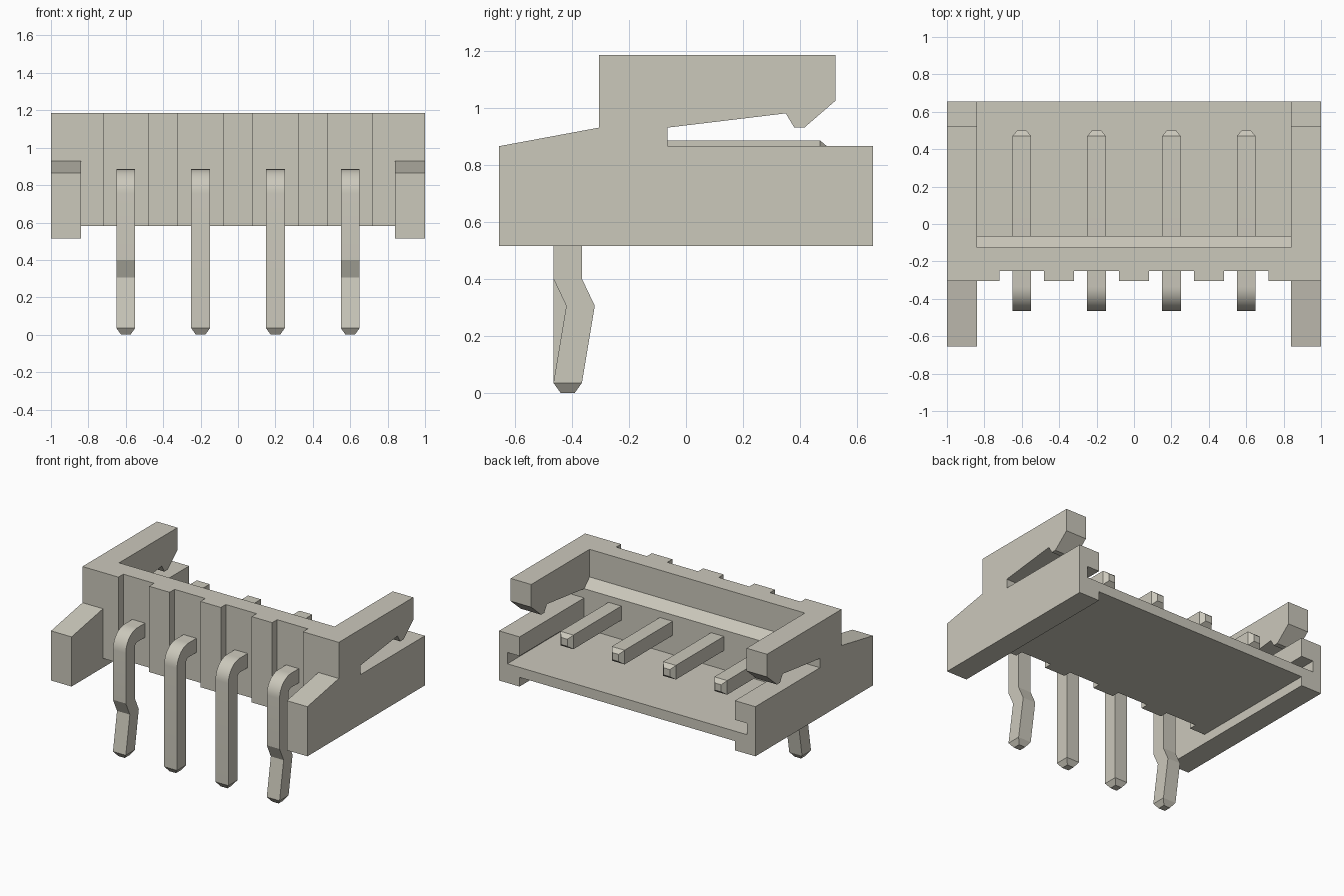
import bpy, bmesh, math
from mathutils import Vector

cube = bpy.data.objects.get("Cube")
if cube:
    bpy.data.objects.remove(cube, do_unlink=True)

ivory = bpy.data.materials.new("warm ivory")
ivory.use_nodes = True
COLOR = (0.60, 0.58, 0.50, 1.0)
ivory.diffuse_color = COLOR
bsdf = next(n for n in ivory.node_tree.nodes if n.type == 'BSDF_PRINCIPLED')
bsdf.inputs["Base Color"].default_value = COLOR
bsdf.inputs["Roughness"].default_value = 0.6

PIN_X = (-0.6, -0.2, 0.2, 0.6)
WALL_IN = 0.84          # inner face of the side walls
PIN_HALF = 0.05


def finish(bm, name):
    bmesh.ops.recalc_face_normals(bm, faces=bm.faces)
    mesh = bpy.data.meshes.new(name)
    bm.to_mesh(mesh)
    bm.free()
    mesh.materials.append(ivory)
    obj = bpy.data.objects.new(name, mesh)
    bpy.context.collection.objects.link(obj)
    return obj


def extrude(name, points, offset):
    """Fill a closed outline of 3D points and extrude it."""
    bm = bmesh.new()
    face = bm.faces.new([bm.verts.new(p) for p in points])
    new = bmesh.ops.extrude_face_region(bm, geom=[face])["geom"]
    bmesh.ops.translate(bm, vec=Vector(offset),
                        verts=[v for v in new if isinstance(v, bmesh.types.BMVert)])
    return finish(bm, name)


def extrude_x(name, profile, x0, x1):
    return extrude(name, [(x0, y, z) for y, z in profile], (x1 - x0, 0, 0))


def select(obj):
    bpy.ops.object.select_all(action='DESELECT')
    obj.select_set(True)
    bpy.context.view_layer.objects.active = obj


# Side walls: foot, slotted spring arm and hook in one outline
side_profile = [(-0.655, 0.515), (0.655, 0.515), (0.655, 0.865), (-0.065, 0.865),
                (-0.065, 0.93), (0.35, 0.98), (0.38, 0.93), (0.415, 0.93),
                (0.525, 1.025), (0.525, 1.185), (-0.305, 1.185), (-0.305, 0.93),
                (-0.655, 0.865)]
side = extrude_x("side_walls", side_profile, WALL_IN, 1.0)

# Guide groove along the inner face of each wall, open at the back
groove = extrude_x("groove_cutter",
                   [(-0.065, 0.65), (0.75, 0.65), (0.75, 0.73), (-0.065, 0.73)],
                   0.75, 0.935)
groove.hide_render = True
cut = side.modifiers.new("groove", 'BOOLEAN')
cut.operation = 'DIFFERENCE'
cut.solver = 'EXACT'
cut.object = groove
mirror = side.modifiers.new("mirror", 'MIRROR')
mirror.use_axis[0] = True
select(side)
for modifier in ("groove", "mirror"):
    bpy.ops.object.modifier_apply(modifier=modifier)
bpy.data.objects.remove(groove, do_unlink=True)

# Upright wall with a shallow recess in front of each pin
plan = [(-WALL_IN, -0.305)]
for x in PIN_X:
    plan += [(x - 0.12, -0.305), (x - 0.12, -0.25), (x + 0.12, -0.25), (x + 0.12, -0.305)]
plan += [(WALL_IN, -0.305), (WALL_IN, -0.125), (-WALL_IN, -0.125)]
extrude("pin_wall", [(x, y, 0.58) for x, y in plan], (0, 0, 0.605))

# Floor plate and sloped ledge behind the upright wall
extrude_x("floor_and_ledge",
          [(-0.125, 0.58), (0.655, 0.58), (0.655, 0.65), (-0.065, 0.65),
           (-0.065, 0.93), (-0.125, 0.99)], -WALL_IN, WALL_IN)


# Square bent pins, lofted from rings of (y, z, normal angle, half width)
def make_pin(name, x, kinked):
    rings = [(-0.415, 0.0, 0, 0.025), (-0.415, 0.035, 0, PIN_HALF)]
    if kinked:
        rings += [(-0.37, 0.305, 0, PIN_HALF), (-0.415, 0.40, 0, PIN_HALF)]
    steps = 10
    for i in range(steps + 1):
        a = math.pi / 2 * i / steps
        rings.append((-0.335 - 0.08 * math.cos(a), 0.755 + 0.08 * math.sin(a), a, PIN_HALF))
    rings += [(0.47, 0.835, math.pi / 2, PIN_HALF), (0.50, 0.835, math.pi / 2, 0.025)]

    bm = bmesh.new()
    loops = []
    for y, z, a, h in rings:
        ny, nz = -math.cos(a) * h, math.sin(a) * h
        loops.append([bm.verts.new((x + sx * h, y + sn * ny, z + sn * nz))
                      for sx, sn in ((-1, -1), (1, -1), (1, 1), (-1, 1))])
    for r0, r1 in zip(loops, loops[1:]):
        for k in range(4):
            bm.faces.new((r0[k], r0[(k + 1) % 4], r1[(k + 1) % 4], r1[k]))
    bm.faces.new(loops[0])
    bm.faces.new(loops[-1])
    pin = finish(bm, name)
    select(pin)
    bpy.ops.object.shade_smooth_by_angle(angle=math.radians(15))


for n, x in enumerate(PIN_X, 1):
    make_pin(f"pin_{n}", x, kinked=abs(x) > 0.5)
